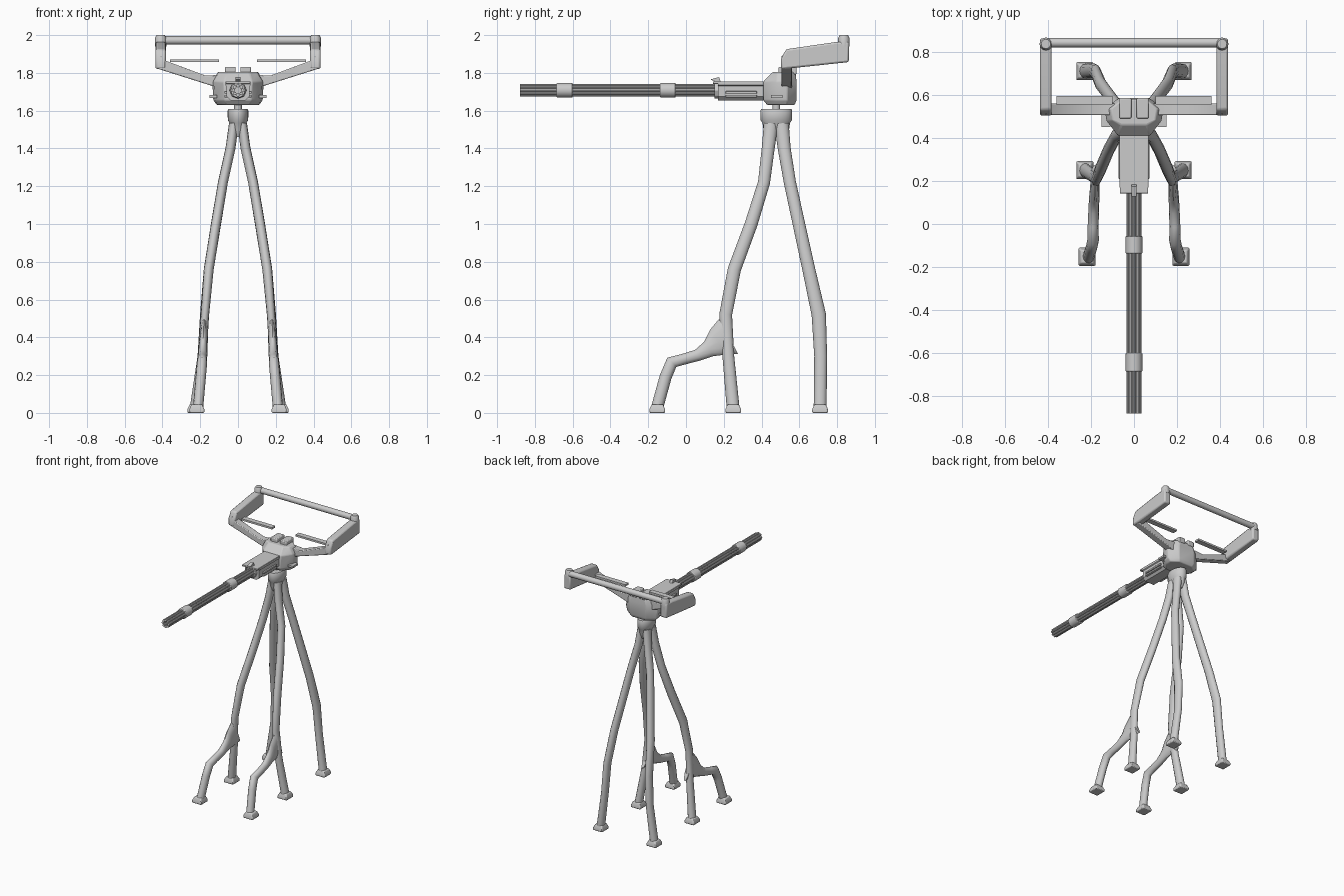
import bpy, bmesh, math
from mathutils import Vector

cube = bpy.data.objects.get("Cube")
if cube:
    bpy.data.objects.remove(cube)

grey = bpy.data.materials.new("plain_grey")
grey.use_nodes = True
GREY = (0.6, 0.6, 0.6, 1)
grey.diffuse_color = GREY
grey.node_tree.nodes["Principled BSDF"].inputs["Base Color"].default_value = GREY


def loft(name, rings, bevel=0.0, smooth=35):
    """Skin a list of equal-length point rings and cap both ends."""
    bm = bmesh.new()
    rows = [[bm.verts.new(p) for p in ring] for ring in rings]
    n = len(rows[0])
    for a, b in zip(rows, rows[1:]):
        for i in range(n):
            j = (i + 1) % n
            bm.faces.new((a[i], a[j], b[j], b[i]))
    bm.faces.new(rows[0][::-1])
    bm.faces.new(rows[-1])
    bmesh.ops.recalc_face_normals(bm, faces=bm.faces)
    mesh = bpy.data.meshes.new(name)
    bm.to_mesh(mesh)
    bm.free()
    mesh.materials.append(grey)
    ob = bpy.data.objects.new(name, mesh)
    bpy.context.collection.objects.link(ob)
    bpy.ops.object.select_all(action='DESELECT')
    bpy.context.view_layer.objects.active = ob
    ob.select_set(True)
    if bevel:
        mod = ob.modifiers.new("soft_edges", 'BEVEL')
        mod.width, mod.segments = bevel, 2
    bpy.ops.object.shade_smooth_by_angle(angle=math.radians(smooth))
    return ob


def box(name, lo, hi, bevel=0.0):
    plan = [(lo[0], lo[1]), (hi[0], lo[1]), (hi[0], hi[1]), (lo[0], hi[1])]
    return loft(name, [[(x, y, z) for x, y in plan] for z in (lo[2], hi[2])], bevel)


def limb(name, side, path, sides=12):
    """Oval tube; each path entry is x, y, z, half width across x, half depth."""
    pts = [Vector((side * p[0], p[1], p[2])) for p in path]
    rings = []
    for i, p in enumerate(pts):
        t = (pts[min(i + 1, len(pts) - 1)] - pts[max(i - 1, 0)]).normalized()
        u = (Vector((1, 0, 0)) - t * t.x).normalized()
        v = t.cross(u)
        rings.append([p + u * path[i][3] * math.cos(a) + v * path[i][4] * math.sin(a)
                      for a in (math.tau * k / sides for k in range(sides))])
    return loft(name, rings, smooth=50)


def foot(name, x, y):
    levels = [(0, .042), (.018, .042), (.045, .03)]
    return loft(name, [[(x + a * r * .95, y + b * r, z)
                        for a, b in ((-1, -1), (1, -1), (1, 1), (-1, 1))]
                       for z, r in levels], .006)


def oval_post(name, levels, sides=20):
    angles = [math.tau * k / sides for k in range(sides)]
    return loft(name, [[(rx * math.cos(a), .478 + ry * math.sin(a), z) for a in angles]
                       for z, rx, ry in levels])


# Legs, branches and feet
for side, word in ((1, "left"), (-1, "right")):
    limb(word + "_front_leg", side, [
        (.022, .45, 1.53, .026, .038), (.04, .435, 1.4, .026, .034),
        (.08, .413, 1.22, .026, .032), (.117, .345, 1.0, .026, .034),
        (.155, .256, .76, .026, .035), (.175, .21, .52, .022, .034),
        (.19, .224, .3, .024, .031), (.228, .25, .02, .028, .034)])
    limb(word + "_rear_leg", side, [
        (.022, .506, 1.53, .026, .038), (.04, .52, 1.4, .026, .034),
        (.08, .55, 1.22, .026, .032), (.155, .65, .76, .026, .034),
        (.177, .703, .52, .024, .038), (.19, .713, .3, .024, .034),
        (.228, .71, .02, .028, .034)])
    limb(word + "_leg_branch", side, [
        (.18, .225, .405, .02, .105), (.182, .17, .375, .022, .078),
        (.185, .12, .338, .024, .045), (.187, .06, .305, .025, .031),
        (.19, -.01, .285, .025, .029), (.19, -.075, .268, .027, .034),
        (.197, -.108, .19, .027, .032), (.212, -.155, .02, .027, .032)])
    foot(word + "_branch_foot", side * .218, -.152)
    foot(word + "_front_foot", side * .228, .25)
    foot(word + "_rear_foot", side * .228, .71)

# Collar and swivel
oval_post("leg_collar", [(1.46, .026, .05), (1.5, .04, .068), (1.535, .045, .073),
                         (1.55, .054, .083), (1.6, .055, .084), (1.61, .05, .08)])
oval_post("swivel_post", [(1.6, .02, .02), (1.65, .02, .02)])


# Faceted central housing
def housing_ring(z, s, front, rear):
    half = [(.075, front), (.128, .48), (.137, .535), (.07, rear)]
    right = [(x * s, y, z) for x, y in half]
    return right + [(-x, y, z) for x, y, z in right[::-1]]


loft("housing", [housing_ring(1.63, .82, .43, .575), housing_ring(1.655, .96, .41, .585),
                 housing_ring(1.755, 1, .41, .585), housing_ring(1.805, .78, .46, .58)], .006)
for side, word in ((1, "left"), (-1, "right")):
    a, b = sorted((side * .012, side * .068))
    box(word + "_top_lug", (a, .49, 1.79), (b, .585, 1.832), .006)
    a, b = sorted((side * .11, side * .152))
    box(word + "_side_pin", (a, .45, 1.667), (b, .51, 1.682))

# Receiver, its rails and the sight
profile = [(-.04, 1.655), (.04, 1.655), (.06, 1.675), (.06, 1.73),
           (.067, 1.735), (.067, 1.75), (-.067, 1.75), (-.067, 1.735),
           (-.06, 1.73), (-.06, 1.675)]
loft("receiver", [[(x, y, z) for x, z in profile] for y in (.17, .44)], smooth=20)
box("receiver_top_plate", (-.066, .142, 1.742), (.066, .42, 1.755), .003)
for side, word in ((1, "left"), (-1, "right")):
    for i, z in enumerate((1.67, 1.69)):
        a, b = sorted((side * .05, side * .072))
        box(f"{word}_rail_{i + 1}", (a, .21, z), (b, .375, z + .014), .003)
sight = [(.165, 1.75), (.185, 1.75), (.175, 1.778), (.128, 1.765)]
loft("sight", [[(x, y, z) for y, z in sight] for x in (-.012, .012)])


# Barrel cluster with two clamps
def rod_y(name, x, z, r, y0, y1, sides):
    angles = [math.tau * k / sides for k in range(sides)]
    return loft(name, [[(x + r * math.cos(a), y, z + r * math.sin(a)) for a in angles]
                       for y in (y0, y1)], .004 if r > .03 else 0)


for k in range(8):
    a = math.tau * k / 8
    rod_y(f"barrel_{k + 1}", .0245 * math.cos(a), 1.708 + .0245 * math.sin(a),
          .0092, -.88, .2, 10)
rod_y("barrel_core", 0, 1.708, .016, -.64, .2, 10)
rod_y("front_clamp", 0, 1.708, .039, -.685, -.6, 20)
rod_y("rear_clamp", 0, 1.708, .039, -.137, -.055, 20)
rod_y("barrel_socket", 0, 1.708, .045, .15, .2, 8)

# Yoke arms, side handles and inner slats
arm = [(.09, 1.715), (.14, 1.732), (.425, 1.822), (.41, 1.895), (.385, 1.865),
       (.17, 1.785), (.09, 1.79)]
panel = [(.503, 1.82), (.503, 1.875), (.53, 1.925), (.79, 1.963), (.862, 1.965),
         (.862, 1.857), (.56, 1.825)]
for side, word in ((1, "left"), (-1, "right")):
    loft(word + "_arm", [[(side * x, y, z) for x, z in arm] for y in (.505, .56)], .005)
    loft(word + "_handle", [[(side * x, y, z) for y, z in panel] for x in (.382, .437)], .01)
    rod = limb(word + "_handle_knob", side, [
        (.409, .836, 1.94, .03, .03), (.409, .836, 1.985, .03, .03),
        (.409, .836, 2.0, .022, .022)])
    a, b = sorted((side * .1, side * .36))
    box(word + "_slat", (a, .555, 1.858), (b, .595, 1.872))

# Rear cross bar
angles = [math.tau * k / 16 for k in range(16)]
loft("rear_cross_bar", [[(x, .842 + .022 * math.cos(a), 1.972 + .022 * math.sin(a))
                         for a in angles] for x in (-.41, .41)])
